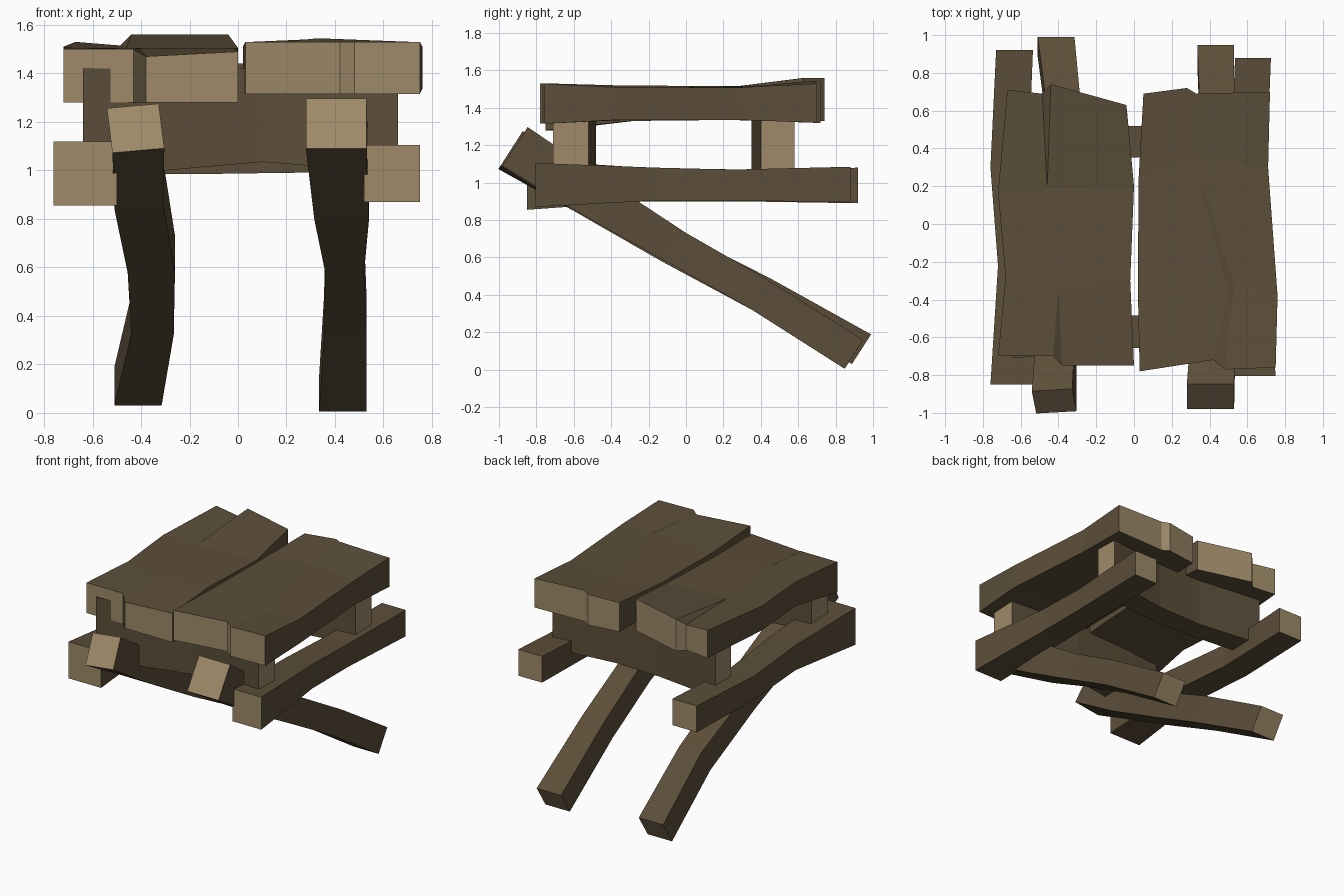
import bpy, bmesh, math
from mathutils import Vector

if "Cube" in bpy.data.objects:
    bpy.data.objects.remove(bpy.data.objects["Cube"])


def material(name, color):
    m = bpy.data.materials.new(name)
    m.diffuse_color = (*color, 1)
    m.use_nodes = True
    m.node_tree.nodes["Principled BSDF"].inputs["Base Color"].default_value = m.diffuse_color
    return m


BROWN = material("brown_wood", (0.107, 0.077, 0.041))
TAN = material("tan_end_grain", (0.342, 0.254, 0.141))


def loft(name, rings, brown_cap=None):
    """Join rings of points (top row, then bottom row reversed); the ends get end grain."""
    bm = bmesh.new()
    loops = [[bm.verts.new(p) for p in r] for r in rings]
    n = len(rings[0])
    for a, b in zip(loops, loops[1:]):
        for i in range(n):
            j = (i + 1) % n
            bm.faces.new((a[i], a[j], b[j], b[i]))
    for k, ring in enumerate((loops[0], loops[-1])):
        for i in range(n // 2 - 1):
            f = bm.faces.new((ring[i], ring[i + 1], ring[n - 2 - i], ring[n - 1 - i]))
            f.material_index = 0 if (k, i) == brown_cap else 1
    bmesh.ops.remove_doubles(bm, verts=bm.verts, dist=0.001)
    bmesh.ops.recalc_face_normals(bm, faces=bm.faces)
    me = bpy.data.meshes.new(name)
    bm.to_mesh(me)
    bm.free()
    me.materials.append(BROWN)
    me.materials.append(TAN)
    ob = bpy.data.objects.new(name, me)
    bpy.context.collection.objects.link(ob)


def rect(a0, a1, b0, b1):
    return [(a0, b1), (a1, b1), (a1, b0), (a0, b0)]


def plank(name, rows, **kw):
    """Each row: (bottom height, then x, y, top height for every column)."""
    rings = []
    for zb, *cols in rows:
        rings.append([tuple(c) for c in cols] + [(x, y, zb) for x, y, z in reversed(cols)])
    loft(name, rings, **kw)


# Seat planks, each with a split running in from its ends
plank("left_seat_plank", [
    (1.28, (-.72, -.70, 1.50), (-.43, -.70, 1.50), (-.38, -.75, 1.47), (0, -.75, 1.49)),
    (1.33, (-.68, -.28, 1.505), (-.40, -.35, 1.505), (-.40, -.35, 1.505), (-.02, -.30, 1.505)),
    (1.335, (-.72, .17, 1.51), (-.46, .19, 1.505), (-.46, .19, 1.505), (0, .20, 1.505)),
    (1.33, (-.67, .71, 1.53), (-.485, .69, 1.515), (-.44, .74, 1.56), (-.04, .63, 1.56)),
], brown_cap=(0, 1))
plank("right_seat_plank", [
    (1.315, (.03, -.78, 1.53), (.42, -.72, 1.53), (.48, -.77, 1.53), (.75, -.76, 1.53)),
    (1.335, (.02, -.33, 1.51), (.495, -.36, 1.52), (.53, -.33, 1.505), (.76, -.38, 1.51)),
    (1.335, (.025, .25, 1.51), (.32, .35, 1.515), (.32, .35, 1.515), (.71, .30, 1.51)),
    (1.32, (.05, .69, 1.53), (.28, .72, 1.54), (.33, .69, 1.545), (.72, .70, 1.53)),
])

# Cross beams under the seat, bowed towards the middle: x, y0, y1, z0, z1
BEAMS = {
    "front_cross_beam": [(-.64, -.71, -.52, 1.0, 1.42), (-.30, -.68, -.50, 1.0, 1.42),
                         (.10, -.65, -.48, 1.035, 1.42), (.66, -.71, -.52, .99, 1.42)],
    "back_cross_beam": [(-.64, .40, .58, .985, 1.42), (-.15, .355, .52, .985, 1.44),
                        (.20, .35, .52, .99, 1.44), (.66, .40, .58, .995, 1.42)],
}
for name, st in BEAMS.items():
    loft(name, [[(x, p, q) for p, q in rect(*r)] for x, *r in st])

# Side rails running front to back: y, x0, x1, z0, z1
RAILS = {
    "left_side_rail": [(-.85, -.76, -.50, .855, 1.12), (-.22, -.72, -.51, .90, 1.08),
                       (.30, -.76, -.56, .90, 1.07), (.92, -.73, -.535, .89, 1.08)],
    "right_side_rail": [(-.805, .52, .75, .87, 1.105), (-.15, .50, .70, .905, 1.08),
                        (.25, .51, .70, .905, 1.07), (.88, .535, .725, .895, 1.085)],
}
for name, st in RAILS.items():
    loft(name, [[(p, y, q) for p, q in rect(*r)] for y, *r in st])

# Slanted legs, high at the front and low at the back: distance along, x0, x1, n0, n1
ALONG, ACROSS = Vector((0, .841, -.541)), Vector((0, .541, .841))
LEGS = {
    "left_leg": [(-1.424, -.53, -.315, .37, .59), (-.95, -.51, -.305, .39, .60),
                 (-.42, -.455, -.26, .417, .60), (.12, -.44, -.265, .46, .655),
                 (.73, -.51, -.315, .506, .694)],
    "right_leg": [(-1.414, .28, .53, .386, .633), (-.85, .315, .54, .40, .62),
                  (-.40, .36, .52, .43, .615), (.10, .355, .53, .46, .64),
                  (.711, .335, .53, .463, .647)],
}
for name, st in LEGS.items():
    rings = []
    for k, (s, *r) in enumerate(st):
        roll = math.radians(6) if name == "left_leg" and k == 0 else 0
        cx, cn = (r[0] + r[1]) / 2, (r[2] + r[3]) / 2
        ring = []
        for p, q in rect(*r):
            dx, dn = p - cx, q - cn
            x = cx + dx * math.cos(roll) - dn * math.sin(roll)
            n = cn + dx * math.sin(roll) + dn * math.cos(roll)
            ring.append(tuple(ALONG * s + ACROSS * n + Vector((x, 0, 0))))
        rings.append(ring)
    loft(name, rings)
